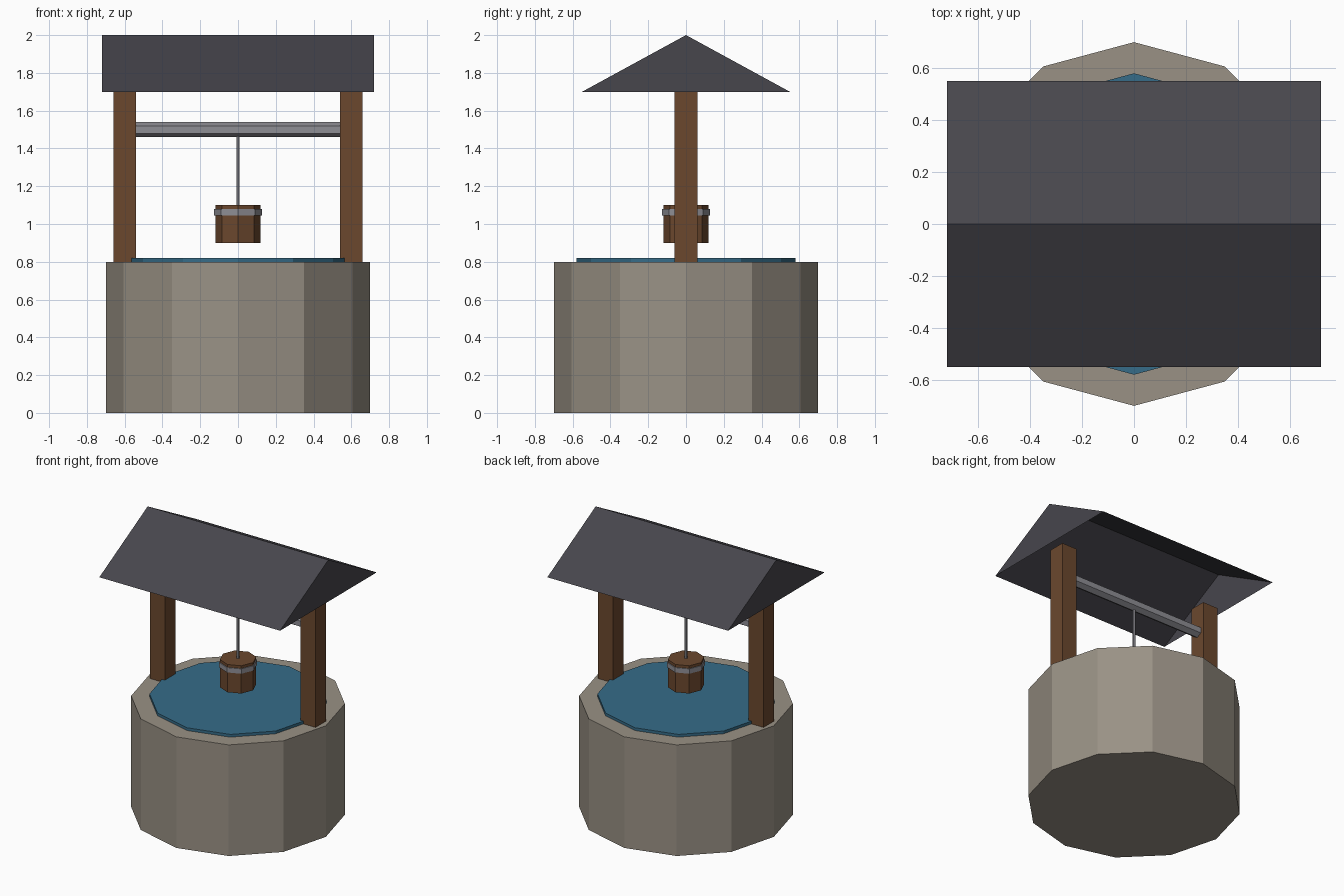
import bpy, bmesh, math
from mathutils import Matrix

if "Cube" in bpy.data.objects:
    bpy.data.objects.remove(bpy.data.objects["Cube"])


def material(name, rgb):
    m = bpy.data.materials.new(name)
    m.diffuse_color = (*rgb, 1)
    m.use_nodes = True
    m.node_tree.nodes["Principled BSDF"].inputs["Base Color"].default_value = m.diffuse_color
    return m


stone = material("stone", (0.32, 0.285, 0.235))
wood = material("wood", (0.147, 0.064, 0.027))
slate = material("slate", (0.063, 0.061, 0.073))
water = material("water", (0.037, 0.15, 0.246))
metal = material("metal", (0.275, 0.272, 0.30))


def finish(name, bm, mat):
    bmesh.ops.recalc_face_normals(bm, faces=bm.faces)
    mesh = bpy.data.meshes.new(name)
    bm.to_mesh(mesh)
    bm.free()
    mesh.materials.append(mat)
    ob = bpy.data.objects.new(name, mesh)
    bpy.context.collection.objects.link(ob)
    return ob


def prism(name, sides, radius, z0, z1, mat):
    """Upright flat-sided cylinder with a corner on the x axis."""
    bm = bmesh.new()
    bmesh.ops.create_cone(bm, cap_ends=True, segments=sides, radius1=radius,
                          radius2=radius, depth=z1 - z0,
                          matrix=Matrix.Translation((0, 0, (z0 + z1) / 2)))
    return finish(name, bm, mat)


# Stone wall and water
prism("well_wall", 12, 0.70, 0.0, 0.80, stone)
prism("water_surface", 12, 0.58, 0.78, 0.82, water)

# Posts
for side, x in (("left", -0.6), ("right", 0.6)):
    bm = bmesh.new()
    bmesh.ops.create_cube(bm, size=1, matrix=Matrix.Translation((x, 0, 1.25))
                          @ Matrix.Diagonal((0.12, 0.12, 0.9, 1)))
    finish(side + "_post", bm, wood)

# Horizontal axle: hexagonal, with a corner facing up
bm = bmesh.new()
bmesh.ops.create_cone(bm, cap_ends=True, segments=6, radius1=0.04, radius2=0.04,
                      depth=1.08)
corner = max(bm.verts, key=lambda v: v.co.x).co
spin = Matrix.Rotation(-math.atan2(corner.y, corner.x), 4, 'Z')
bm.transform(Matrix.Translation((0, 0, 1.5))
             @ Matrix.Rotation(math.pi / 2, 4, 'Y') @ spin)
finish("axle", bm, metal)

# Rope, bucket and bucket band
prism("rope", 6, 0.01, 1.09, 1.48, metal)
prism("bucket", 8, 0.12, 0.90, 1.10, wood)
prism("bucket_band", 8, 0.126, 1.045, 1.08, metal)

# Gabled roof shell, open underneath
bm = bmesh.new()
ends = [[bm.verts.new((x, y, z)) for y, z in ((-0.55, 1.7), (0, 2.0), (0.55, 1.7))]
        for x in (-0.72, 0.72)]
a, b = ends
bm.faces.new(a)
bm.faces.new(b[::-1])
for i in (0, 1):
    bm.faces.new((a[i], b[i], b[i + 1], a[i + 1]))
roof = finish("roof", bm, slate)
# Make sure the shell faces outwards
if any(p.normal.z < -0.1 for p in roof.data.polygons):
    roof.data.flip_normals()
